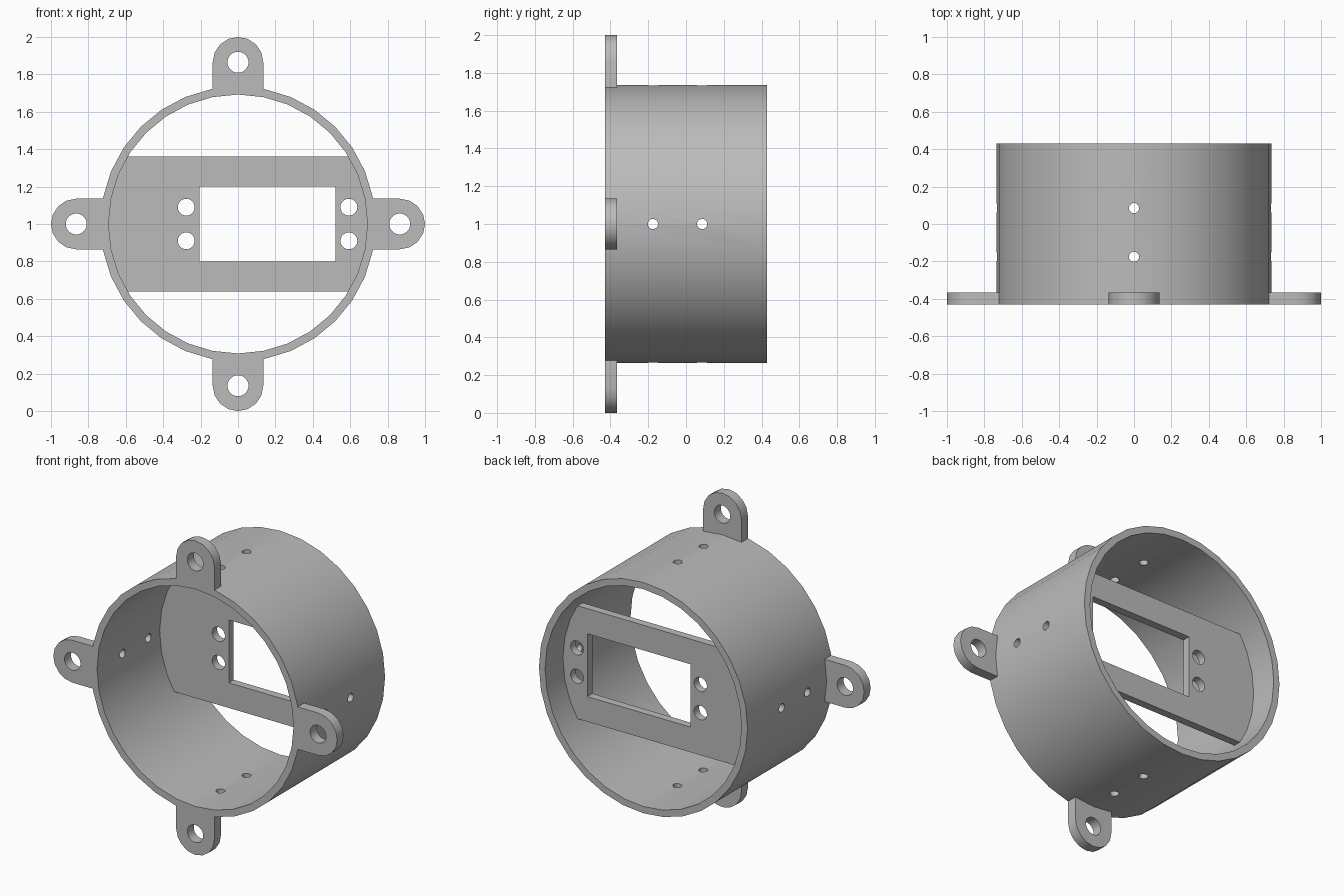
import bpy, bmesh, math
from mathutils import Matrix

if "Cube" in bpy.data.objects:
    bpy.data.objects.remove(bpy.data.objects["Cube"], do_unlink=True)

SEGS = 32
OUTER, INNER = 0.735, 0.692
FRONT, BACK = -0.43, 0.43
CENTRE_Z = 1.0

grey = bpy.data.materials.new("matte grey")
grey.use_nodes = True
colour = (0.5, 0.5, 0.5, 1)
grey.diffuse_color = colour
grey.node_tree.nodes["Principled BSDF"].inputs["Base Color"].default_value = colour


def circle(x, y, r, n=SEGS):
    return [(x + r * math.cos(math.tau * i / n), y + r * math.sin(math.tau * i / n))
            for i in range(n)]


def extruded(name, loops, y0, y1):
    """Solid from an outline and hole loops in the x-z plane, spanning y0 to y1."""
    curve = bpy.data.curves.new(name, 'CURVE')
    curve.dimensions = '2D'
    curve.fill_mode = 'BOTH'
    curve.extrude = (y1 - y0) / 2
    for loop in loops:
        spline = curve.splines.new('POLY')
        spline.points.add(len(loop) - 1)
        for p, (x, y) in zip(spline.points, loop):
            p.co = (x, y, 0, 1)
        spline.use_cyclic_u = True
    temp = bpy.data.objects.new(name + " outline", curve)
    bpy.context.collection.objects.link(temp)
    mesh = bpy.data.meshes.new_from_object(
        temp.evaluated_get(bpy.context.evaluated_depsgraph_get()))
    bpy.data.objects.remove(temp, do_unlink=True)
    bm = bmesh.new()
    bm.from_mesh(mesh)
    bmesh.ops.remove_doubles(bm, verts=bm.verts, dist=0.0001)
    bmesh.ops.recalc_face_normals(bm, faces=bm.faces)
    bm.transform(Matrix.Translation((0, (y0 + y1) / 2, CENTRE_Z))
                 @ Matrix.Rotation(math.pi / 2, 4, 'X'))
    bm.to_mesh(mesh)
    bm.free()
    mesh.materials.clear()
    mesh.materials.append(grey)
    obj = bpy.data.objects.new(name, mesh)
    bpy.context.collection.objects.link(obj)
    return obj


def smooth(obj):
    bpy.ops.object.select_all(action='DESELECT')
    obj.select_set(True)
    bpy.context.view_layer.objects.active = obj
    bpy.ops.object.shade_smooth_by_angle(angle=math.radians(30))


# Cylindrical housing wall
housing = extruded("housing_wall", [circle(0, 0, OUTER), circle(0, 0, INNER)], FRONT, BACK)

# Pin holes through the wall: two rows, each crossing the housing both ways
bm = bmesh.new()
for y in (-0.175, 0.085):
    for axis in 'XY':
        for side in (-1, 1):
            turn = Matrix.Rotation(math.pi / 2, 4, 'Y') if axis == 'X' else Matrix()
            bmesh.ops.create_cone(
                bm, cap_ends=True, segments=20, radius1=0.027, radius2=0.027, depth=0.2,
                matrix=Matrix.Translation((0, y, CENTRE_Z)) @ turn
                @ Matrix.Translation((0, 0, side * 0.71)))
mesh = bpy.data.meshes.new("pin_hole_cutter")
bm.to_mesh(mesh)
bm.free()
cutter = bpy.data.objects.new("pin_hole_cutter", mesh)
cutter.hide_render = True
bpy.context.collection.objects.link(cutter)
cut = housing.modifiers.new("pin holes", 'BOOLEAN')
cut.operation = 'DIFFERENCE'
cut.solver = 'EXACT'
cut.object = cutter
bpy.context.view_layer.objects.active = housing
bpy.ops.object.modifier_apply(modifier=cut.name)
bpy.data.objects.remove(cutter, do_unlink=True)
smooth(housing)

# Four mounting ears with rounded ends, seated against the wall
HALF, EAR = 0.135, 0.865
root = OUTER - HALF * math.tan(math.pi / SEGS)
ear = [(root, HALF), (OUTER, 0), (root, -HALF)]
ear += [(EAR + HALF * math.cos(a), HALF * math.sin(a))
        for a in (math.pi * (i / 8 - 0.5) for i in range(9))]
for k, name in enumerate(("left", "top", "right", "bottom")):
    c, s = round(math.cos(k * math.pi / 2)), round(math.sin(k * math.pi / 2))
    loops = [[(c * x - s * y, s * x + c * y) for x, y in loop]
             for loop in (ear, circle(EAR, 0, 0.056))]
    smooth(extruded(name + "_mounting_ear", loops, FRONT, -0.365))

# Cross plate with a rectangular opening and four screw holes
PLATE = 0.36
step = math.tau / SEGS
side = [(INNER * math.cos(i * step), INNER * math.sin(i * step)) for i in range(-2, 3)]
(xa, ya), (xb, yb) = [(INNER * math.cos(i * step), INNER * math.sin(i * step)) for i in (2, 3)]
corner = xa + (xb - xa) * (PLATE - ya) / (yb - ya)
side = [(corner, -PLATE)] + side + [(corner, PLATE)]
outline = side + [(-x, -y) for x, y in side]
opening = [(-0.205, -0.2), (0.52, -0.2), (0.52, 0.2), (-0.205, 0.2)]
screws = [circle(x, z, 0.045) for x in (-0.277, 0.593) for z in (-0.09, 0.09)]
smooth(extruded("cross_plate", [outline, opening] + screws, 0.2, 0.25))
